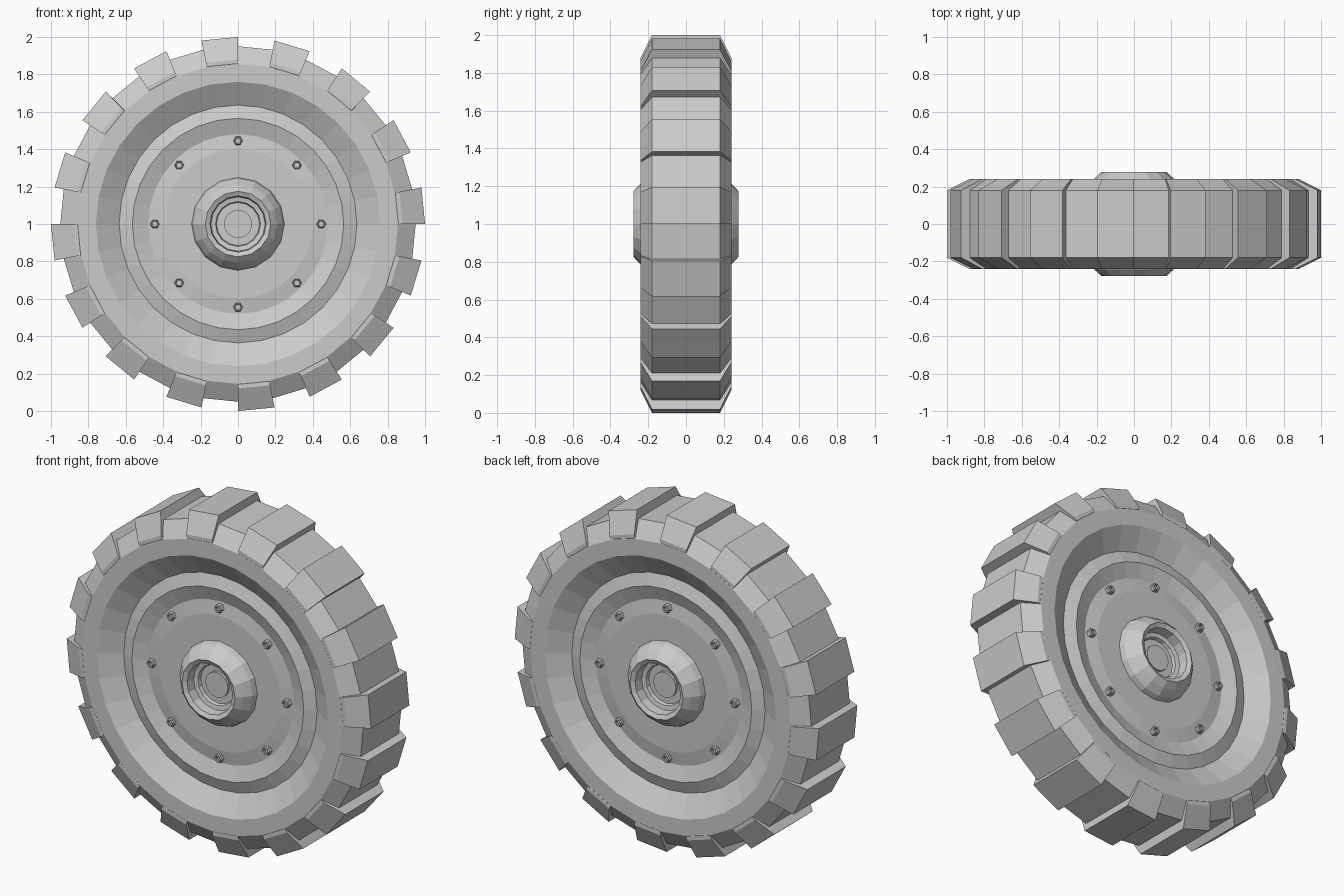
import bpy, bmesh, math
from mathutils import Matrix, Vector

if "Cube" in bpy.data.objects:
    bpy.data.objects.remove(bpy.data.objects["Cube"], do_unlink=True)

grey = bpy.data.materials.new("plain grey")
COLOUR = (0.6, 0.6, 0.6, 1)
grey.diffuse_color = COLOUR
grey.use_nodes = True
grey.node_tree.nodes["Principled BSDF"].inputs["Base Color"].default_value = COLOUR

SEGMENTS = 32
STEP = math.tau / SEGMENTS
CENTRE = Vector((0, 0, 1))


def polar(r, angle, y):
    return Vector((r * math.cos(angle), y, r * math.sin(angle)))


def finish(name, bm, location=CENTRE):
    bmesh.ops.remove_doubles(bm, verts=bm.verts, dist=0.0005)
    bmesh.ops.recalc_face_normals(bm, faces=bm.faces)
    mesh = bpy.data.meshes.new(name)
    bm.to_mesh(mesh)
    bm.free()
    mesh.materials.append(grey)
    ob = bpy.data.objects.new(name, mesh)
    ob.location = location
    bpy.context.collection.objects.link(ob)
    return ob


def lathe(name, profile, sides, location=CENTRE, closed=False):
    """Spin (radius, y) points around the y axis."""
    bm = bmesh.new()
    rings = [[bm.verts.new(polar(r, i * math.tau / sides, y)) for i in range(sides)]
             for r, y in profile if r > 0]
    pairs = list(zip(rings, rings[1:]))
    if closed:
        pairs.append((rings[-1], rings[0]))
    for a, b in pairs:
        for i in range(sides):
            j = (i + 1) % sides
            bm.faces.new((a[i], a[j], b[j], b[i]))
    if not closed:
        bm.faces.new(rings[0])
        bm.faces.new(rings[-1])
    return finish(name, bm, location)


def both_sides(half):
    """Complete a front half profile with its mirrored back half."""
    return half + [(r, -y) for r, y in reversed(half)]


# Tyre body: sloped inner wall, flat sidewall, chamfer and tread floor
lathe("tyre", both_sides([(0.62, -0.155), (0.635, -0.165), (0.76, -0.24),
                          (0.855, -0.24), (0.95, -0.18)]), SEGMENTS, closed=True)

# Tread blocks on every second segment
bm = bmesh.new()
section = both_sides([(0.8, -0.2), (0.86, -0.24), (0.88, -0.24), (1.0, -0.18)])
for k in range(0, SEGMENTS, 2):
    ends = [[bm.verts.new(polar(r, a * STEP, y)) for r, y in section] for a in (k, k + 1)]
    bm.faces.new(ends[0])
    bm.faces.new(ends[1])
    n = len(section)
    for i in range(n):
        j = (i + 1) % n
        bm.faces.new((ends[0][i], ends[0][j], ends[1][j], ends[1][i]))
finish("tread_blocks", bm)

# Stepped wheel disc
lathe("wheel_disc", both_sides([(0.4, -0.172), (0.48, -0.16), (0.565, -0.19),
                                (0.637, -0.165)]), SEGMENTS)

# Domed hub with a recessed axle cap on both sides
lathe("hub", both_sides([(0.075, -0.2), (0.075, -0.185), (0.115, -0.185), (0.12, -0.205),
                         (0.145, -0.21), (0.15, -0.265), (0.175, -0.277), (0.21, -0.245),
                         (0.24, -0.205), (0.25, -0.165)]), 16)

# Ring of hollow hexagonal nuts on both sides
nut = [(0.014, -0.01), (0.014, -0.022), (0.02, -0.025), (0.025, -0.02), (0.025, 0.01)]
for side, label in ((1, "front"), (-1, "back")):
    for k in range(8):
        place = CENTRE + polar(0.445, k * math.tau / 8, -0.167 * side)
        lathe(f"{label}_nut_{k + 1}", [(r, y * side) for r, y in nut], 6, place)
